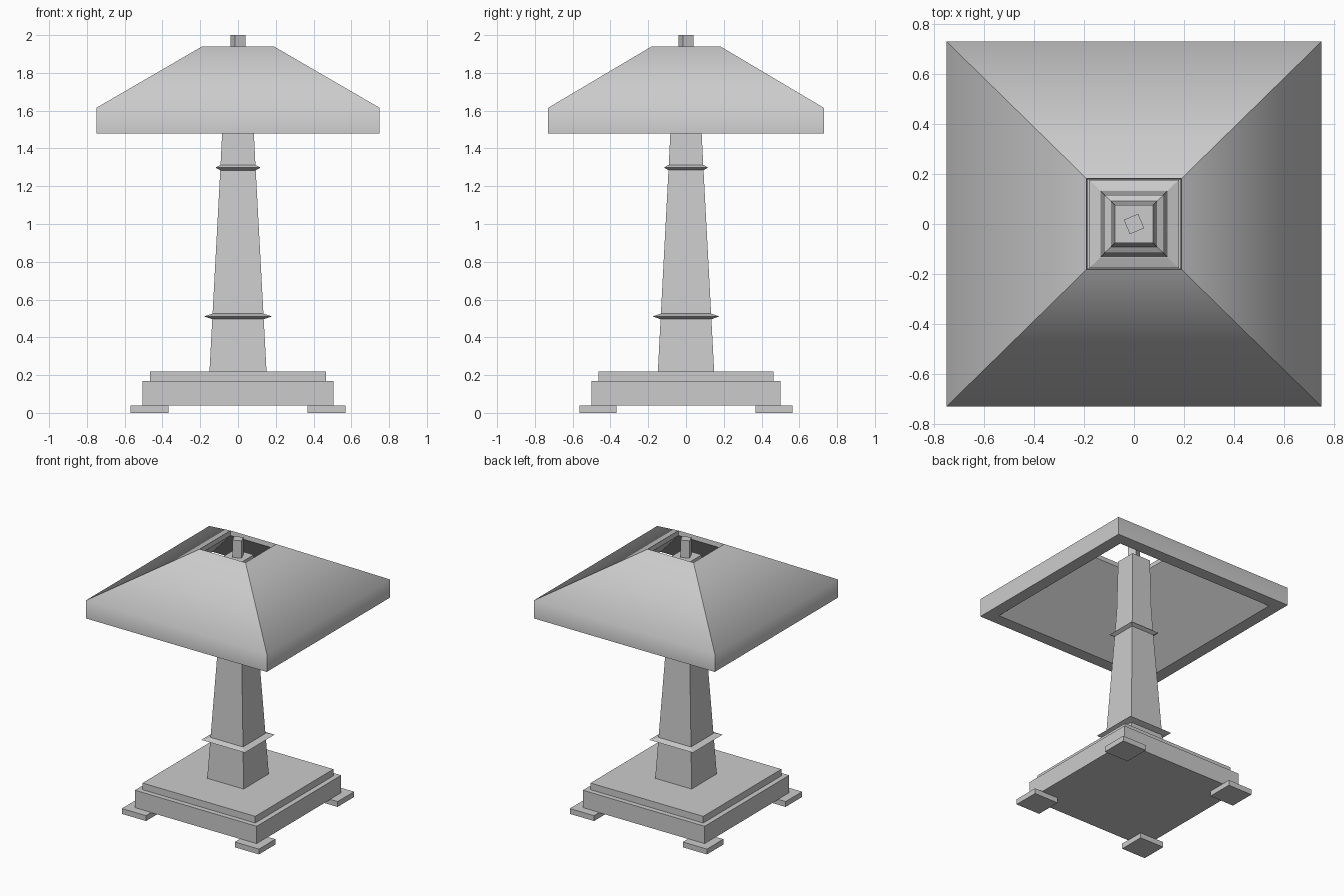
import bpy, bmesh, math

if "Cube" in bpy.data.objects:
    bpy.data.objects.remove(bpy.data.objects["Cube"])


def loft(name, rings, closed=False, soft=()):
    """Stack rectangles (half x, half y, z); closed joins last to first, else caps.
    soft lists ring numbers whose edges are shaded smooth."""
    bm = bmesh.new()
    loops = [[bm.verts.new((sx * x, sy * y, z))
              for sx, sy in ((-1, -1), (1, -1), (1, 1), (-1, 1))] for x, y, z in rings]
    n = len(loops)
    for i in range(n if closed else n - 1):
        a, b = loops[i], loops[(i + 1) % n]
        for k in range(4):
            j = (k + 1) % 4
            bm.faces.new((a[k], a[j], b[j], b[k]))
    if not closed:
        bm.faces.new(loops[0][::-1])
        bm.faces.new(loops[-1])
    bmesh.ops.recalc_face_normals(bm, faces=bm.faces)
    if soft:
        for f in bm.faces:
            f.smooth = True
        smooth_sets = [set(loops[i]) for i in soft]
        for e in bm.edges:
            e.smooth = any(set(e.verts) <= s for s in smooth_sets)
    mesh = bpy.data.meshes.new(name)
    bm.to_mesh(mesh)
    bm.free()
    ob = bpy.data.objects.new(name, mesh)
    bpy.context.collection.objects.link(ob)
    return ob


# Four feet under the base corners
for sx, tx in ((-1, "left"), (1, "right")):
    for sy, ty in ((-1, "front"), (1, "back")):
        foot = loft(f"foot_{ty}_{tx}", [(.1, .0975, 0), (.1, .0975, .04)])
        foot.location = (sx * .468, sy * .466, 0)

# Stepped base
loft("base", [(.505, .5, .038), (.505, .5, .17)])
loft("base_top", [(.467, .463, .17), (.467, .463, .22)])

# Tapered column
loft("column", [(.151, .149, .22), (.093, .092, 1.3), (.084, .083, 1.48), (.077, .076, 1.87)])

# Sharp-edged collars around the column
for name, inner, outer, z in (("lower_collar", .135, .18, .511),
                              ("upper_collar", .092, .12, 1.299)):
    loft(name, [(inner, inner, z - .015), (outer, outer - .003, z),
                (inner, inner, z + .014)])

# Small square finial, turned on its axis
bpy.ops.mesh.primitive_cylinder_add(vertices=4, radius=.044, depth=.14, location=(0, 0, 1.93),
                                    rotation=(0, 0, math.radians(68)))
bpy.context.object.name = "finial"

# Hollow shade, open at top and bottom, with a wide bottom rim
loft("shade", [(.66, .64, 1.48), (.75, .73, 1.48), (.75, .73, 1.615), (.19, .182, 1.94),
               (.186, .178, 1.905)], closed=True, soft=(2,))
